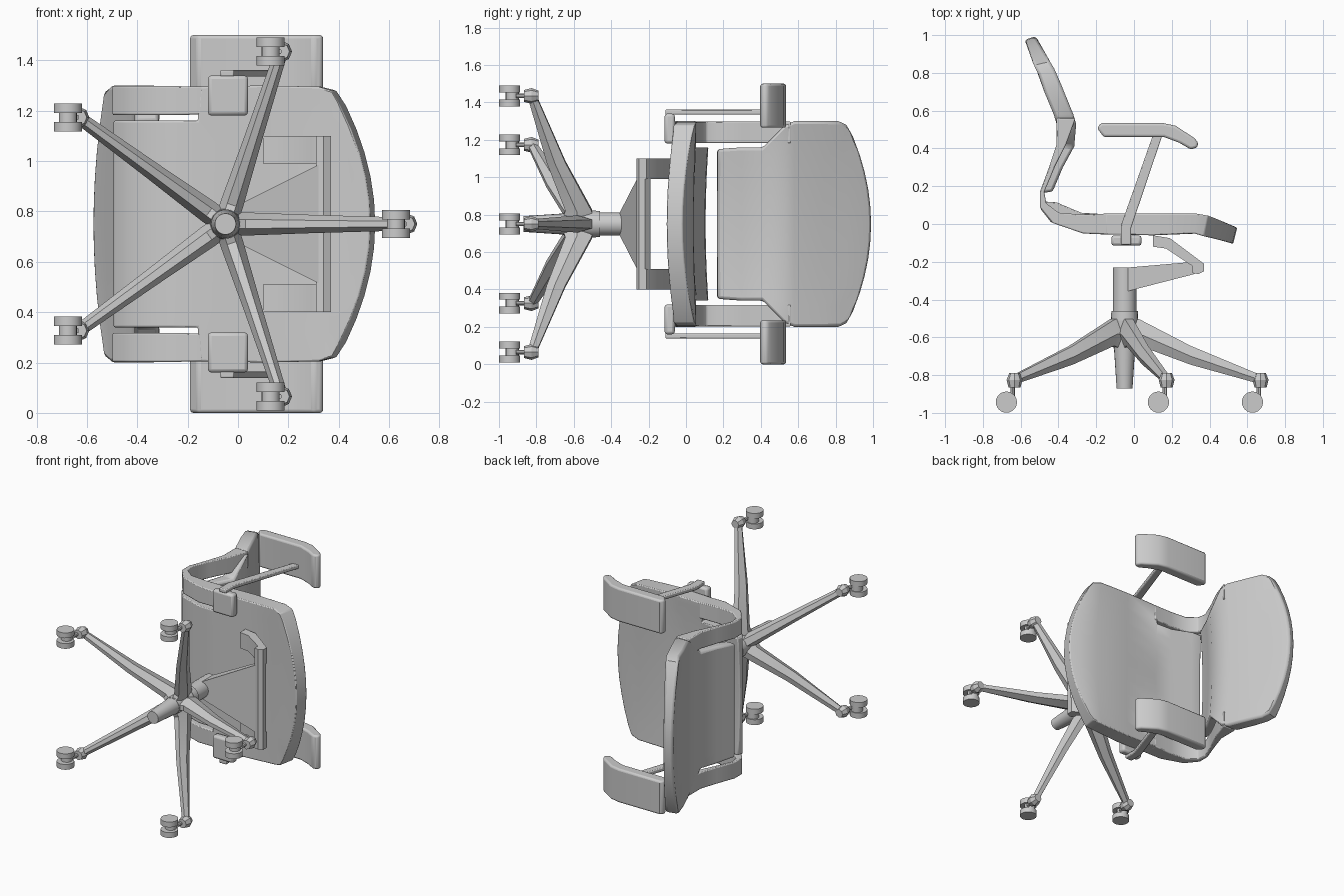
import bpy, bmesh
from math import cos, sin, radians, pi
from mathutils import Vector, Matrix

if "Cube" in bpy.data.objects:
    bpy.data.objects.remove(bpy.data.objects["Cube"])

CX, CZ = -0.05, 0.75   # column axis; the chair lies on its side, its up axis is +y


def finish(name, rings, bevel=0.0, seg=2):
    """Loft closed rings of points into a capped solid."""
    bm = bmesh.new()
    vs = [[bm.verts.new(p) for p in r] for r in rings]
    n = len(vs[0])
    for a, b in zip(vs, vs[1:]):
        for i in range(n):
            bm.faces.new((a[i], a[(i + 1) % n], b[(i + 1) % n], b[i]))
    for r in (vs[0], vs[-1]):
        if n % 2 == 0 and n > 12:          # slab ends: strip of quads
            for i in range(n // 2 - 1):
                bm.faces.new((r[i], r[i + 1], r[n - 2 - i], r[n - 1 - i]))
        else:
            bm.faces.new(r)
    bmesh.ops.recalc_face_normals(bm, faces=bm.faces)
    me = bpy.data.meshes.new(name)
    bm.to_mesh(me)
    bm.free()
    ob = bpy.data.objects.new(name, me)
    bpy.context.collection.objects.link(ob)
    if bevel:
        m = ob.modifiers.new("bevel", 'BEVEL')
        m.width, m.segments, m.limit_method = bevel, seg, 'ANGLE'
        m.angle_limit = radians(40)
    return ob


def prism(name, pts, z0, z1, bevel=0.0, seg=2):
    return finish(name, [[(x, y, z) for x, y in pts] for z in (z0, z1)], bevel, seg)


def slab(name, stations, off=0.0, dish=0.0, bevel=0.02):
    """Stations: (top xy, bottom xy, half width, bow xy) swept across z."""
    us = [-1 + i / 5 for i in range(11)]
    rings = []
    for t, b, w, bow in stations:
        t, b, bow = Vector(t), Vector(b), Vector(bow)
        d = (b - t).normalized() * dish
        top = [(*(t + bow * u * u + d * (1 - u * u)), CZ + off + w * u) for u in us]
        bot = [(*(b + bow * u * u), CZ + off + w * u) for u in reversed(us)]
        rings.append(top + bot)
    return finish(name, rings, bevel)


def cyl(name, c, r1, r2, h, axis='Y', n=20):
    bm = bmesh.new()
    rot = Matrix.Rotation(-pi / 2, 4, 'X') if axis == 'Y' else Matrix()
    bmesh.ops.create_cone(bm, cap_ends=True, segments=n, radius1=r1, radius2=r2,
                          depth=h, matrix=Matrix.Translation(c) @ rot)
    me = bpy.data.meshes.new(name)
    bm.to_mesh(me)
    bm.free()
    bpy.context.collection.objects.link(bpy.data.objects.new(name, me))


# Seat: bent pad with curved front, narrower rear between the slots
O = (0, 0)
slab("seat", [
    ((-.485, .12), (-.495, .08), .41, O),
    ((-.41, .115), (-.44, .01), .41, O),
    ((-.28, .06), (-.27, -.05), .41, O),
    ((-.16, .055), (-.16, -.055), .41, O),
    ((-.15, .055), (-.15, -.055), .545, O),
    ((.10, .055), (.10, -.06), .55, O),
    ((.36, .055), (.35, -.05), .545, (-.03, 0)),
    ((.48, .025), (.46, -.085), .53, (-.09, .02)),
    ((.55, -.005), (.525, -.105), .47, (-.12, .035)),
], dish=.015)

# Backrest: narrow lumbar part widening to a rounded top
slab("backrest", [
    ((-.43, .17), (-.50, .165), .40, O),
    ((-.375, .30), (-.45, .30), .41, O),
    ((-.315, .41), (-.41, .42), .41, O),
    ((-.305, .53), (-.41, .53), .53, O),
    ((-.32, .58), (-.425, .58), .55, O),
    ((-.385, .74), (-.475, .70), .55, O),
    ((-.44, .87), (-.525, .84), .55, (.02, -.05)),
    ((-.475, .95), (-.56, .93), .53, (.03, -.09)),
    ((-.50, 1.0), (-.58, .975), .46, (.035, -.10)),
], dish=.02)

for s in (1, -1):
    # Side straps joining the seat to the backrest
    slab("side_strap", [
        ((-.14, .055), (-.14, -.055), .055, O),
        ((-.28, .05), (-.27, -.05), .058, O),
        ((-.40, .06), (-.43, .005), .058, O),
        ((-.465, .11), (-.498, .09), .058, O),
        ((-.475, .17), (-.498, .17), .058, O),
        ((-.42, .30), (-.45, .30), .058, O),
        ((-.36, .42), (-.41, .42), .058, O),
        ((-.31, .56), (-.41, .56), .058, O),
    ], off=s * .49, bevel=.006)

    # Armrest pad, post and bracket under the seat
    z = lambda o: CZ + s * o
    prism("armrest_pad", [(-.19, .50), (-.19, .52), (-.17, .535), (.15, .535), (.22, .52),
                          (.32, .455), (.34, .43), (.335, .405), (.30, .395), (.24, .43),
                          (.16, .46), (-.16, .46)], z(.515), z(.75), .025, 3)
    prism("armrest_post", [(-.07, -.11), (-.015, -.11), (-.015, -.02), (.15, .47),
                           (.10, .47), (-.07, -.01)], z(.585), z(.612), .006)
    prism("armrest_bracket", [(-.12, -.06), (-.12, -.115), (.04, -.115), (.04, -.06)],
          z(.43), z(.59), .015)

    # Mechanism arm rising from the cross bar to the seat
    prism("tilt_arm", [(.10, -.06), (.19, -.075), (.37, -.21), (.37, -.25), (.33, -.235),
                       (.29, -.21), (.17, -.13), (.10, -.12)], z(.24), z(.35))

# Cross bar and wedge plate leading back to the column
prism("cross_bar", [(.31, -.20), (.34, -.19), (.37, -.22), (.37, -.25), (.34, -.265),
                    (.31, -.26)], CZ - .35, CZ + .35)
finish("wedge_plate", [
    [(x, t, CZ - w), (x, t, CZ + w), (x, b, CZ + w), (x, b, CZ - w)]
    for x, t, b, w in ((CX, -.232, -.36, .05), (.32, -.20, -.265, .235))])

# Column, hub collar and lower stub
cyl("column", (CX, -.37, CZ), .062, .062, .28)
cyl("hub_collar", (CX, -.485, CZ), .072, .07, .05)
cyl("hub_core", (CX, -.585, CZ), .058, .07, .15)
cyl("column_stub", (CX, -.765, CZ), .042, .056, .21)

# Five-star base with twin-wheel casters
for i in range(5):
    a = radians(72 * i)

    def at(r, y, t):
        return (CX + r * cos(a) - t * sin(a), y, CZ + r * sin(a) + t * cos(a))

    finish("base_leg", [
        [at(r, yt, -w * .5), at(r, yt, w * .5), at(r, yt + (yb - yt) * .55, w),
         at(r, yb, w * .4), at(r, yb, -w * .4), at(r, yt + (yb - yt) * .55, -w)]
        for r, yt, yb, w in ((.02, -.49, -.665, .045), (.08, -.505, -.645, .046),
                             (.35, -.645, -.745, .036), (.71, -.795, -.845, .026))])
    kx, _, kz = at(.72, 0, 0)
    cyl("leg_tip", (kx, -.845, kz), .032, .042, .04, n=8)
    cyl("leg_tip_top", (kx, -.807, kz), .042, .028, .036, n=8)
    cyl("caster_stem", (kx - .01, -.88, kz), .012, .012, .06, n=8)
    wx = kx - .043
    for s in (1, -1):
        cyl("caster_wheel", (wx, -.943, kz + s * .037), .056, .056, .037, 'Z', 24)
    cyl("caster_hub", (wx, -.928, kz), .036, .036, .05, 'Z', 16)

# Smooth shading with crisp edges
for ob in bpy.context.collection.objects:
    ob.select_set(True)
    bpy.context.view_layer.objects.active = ob
bpy.ops.object.shade_smooth_by_angle(angle=radians(35))
